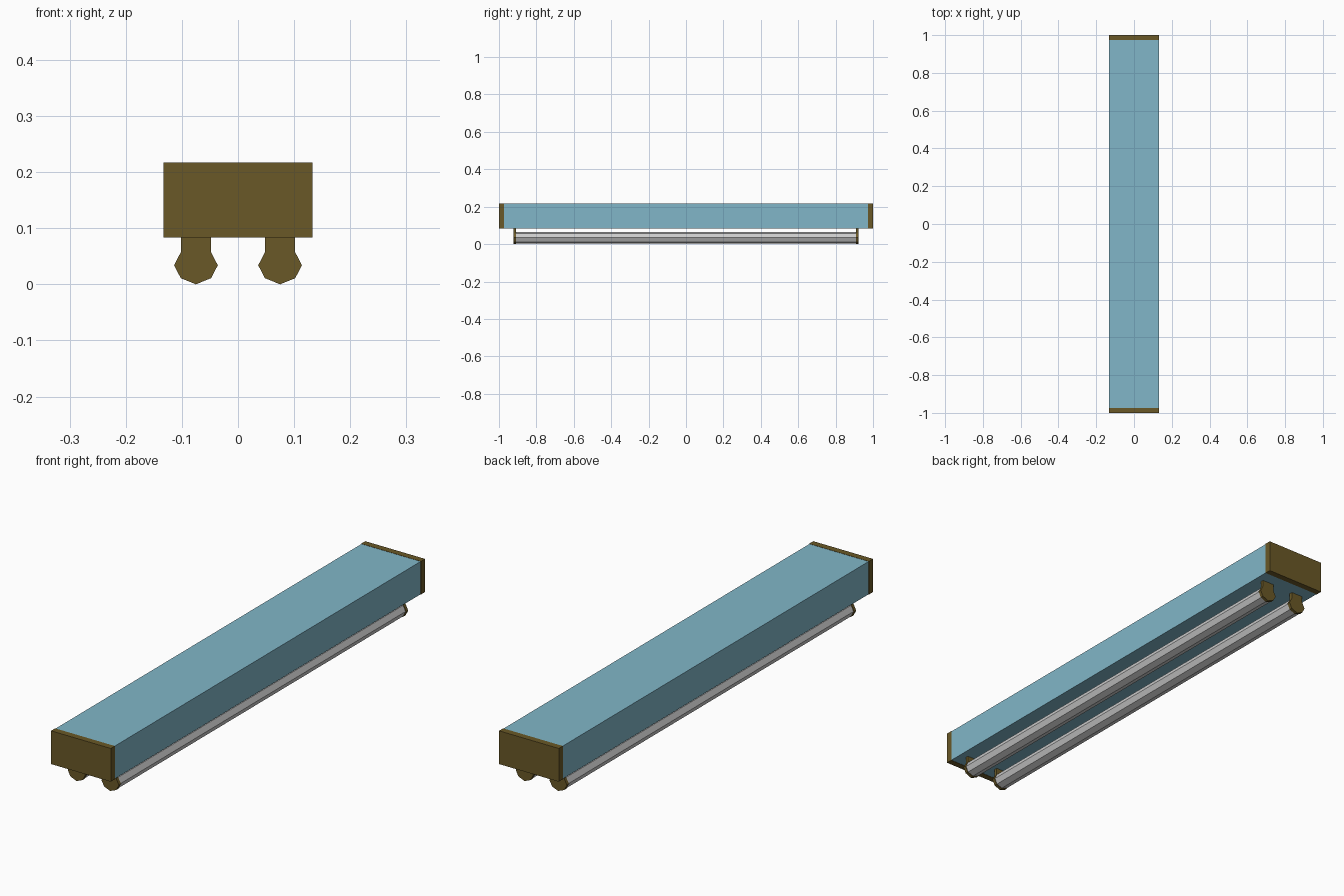
import bpy, math

if "Cube" in bpy.data.objects:
    bpy.data.objects.remove(bpy.data.objects["Cube"])


def material(name, color):
    m = bpy.data.materials.new(name)
    m.diffuse_color = color
    m.use_nodes = True
    m.node_tree.nodes["Principled BSDF"].inputs["Base Color"].default_value = m.diffuse_color
    return m


BLUE = material("blue_paint", (0.22, 0.47, 0.58, 1))
BRONZE = material("bronze_plastic", (0.144, 0.098, 0.02, 1))


def extrude(name, profile, y0, y1, mat=None):
    """Closed prism: an (x, z) profile run along y."""
    n = len(profile)
    verts = [(x, y, z) for y in (y0, y1) for x, z in profile]
    faces = [tuple(range(n)), tuple(range(2 * n - 1, n - 1, -1))]
    faces += [(i, i + n, (i + 1) % n + n, (i + 1) % n) for i in range(n)]
    mesh = bpy.data.meshes.new(name)
    mesh.from_pydata(verts, [], faces)
    ob = bpy.data.objects.new(name, mesh)
    bpy.context.collection.objects.link(ob)
    if mat:
        mesh.materials.append(mat)
    return ob


def rect(half, z0, z1):
    return [(-half, z0), (half, z0), (half, z1), (-half, z1)]


# Long box housing
extrude("housing", rect(0.132, 0.084, 0.216), -0.974, 0.974, BLUE)

# Caps closing both ends
for end, s in (("front", -1), ("back", 1)):
    y0, y1 = sorted((s * 0.974, s))
    extrude(f"{end}_end_cap", rect(0.133, 0.083, 0.217), y0, y1, BRONZE)

# Two tubes, each held by a lamp holder at both ends
holder = [(-0.027, 0.084), (-0.027, 0.057), (-0.039, 0.034), (-0.027, 0.011),
          (0, 0), (0.027, 0.011), (0.039, 0.034), (0.027, 0.057), (0.027, 0.084)]
for side, cx in (("left", -0.075), ("right", 0.075)):
    octagon = [(cx + 0.036 * math.cos(i * math.pi / 4),
                0.034 + 0.031 * math.sin(i * math.pi / 4)) for i in range(8)]
    extrude(f"{side}_tube", octagon, -0.91, 0.91)
    for end, s in (("front", -1), ("back", 1)):
        y0, y1 = sorted((s * 0.908, s * 0.921))
        extrude(f"{side}_{end}_holder", [(cx + x, z) for x, z in reversed(holder)][::-1],
                y0, y1, BRONZE)
